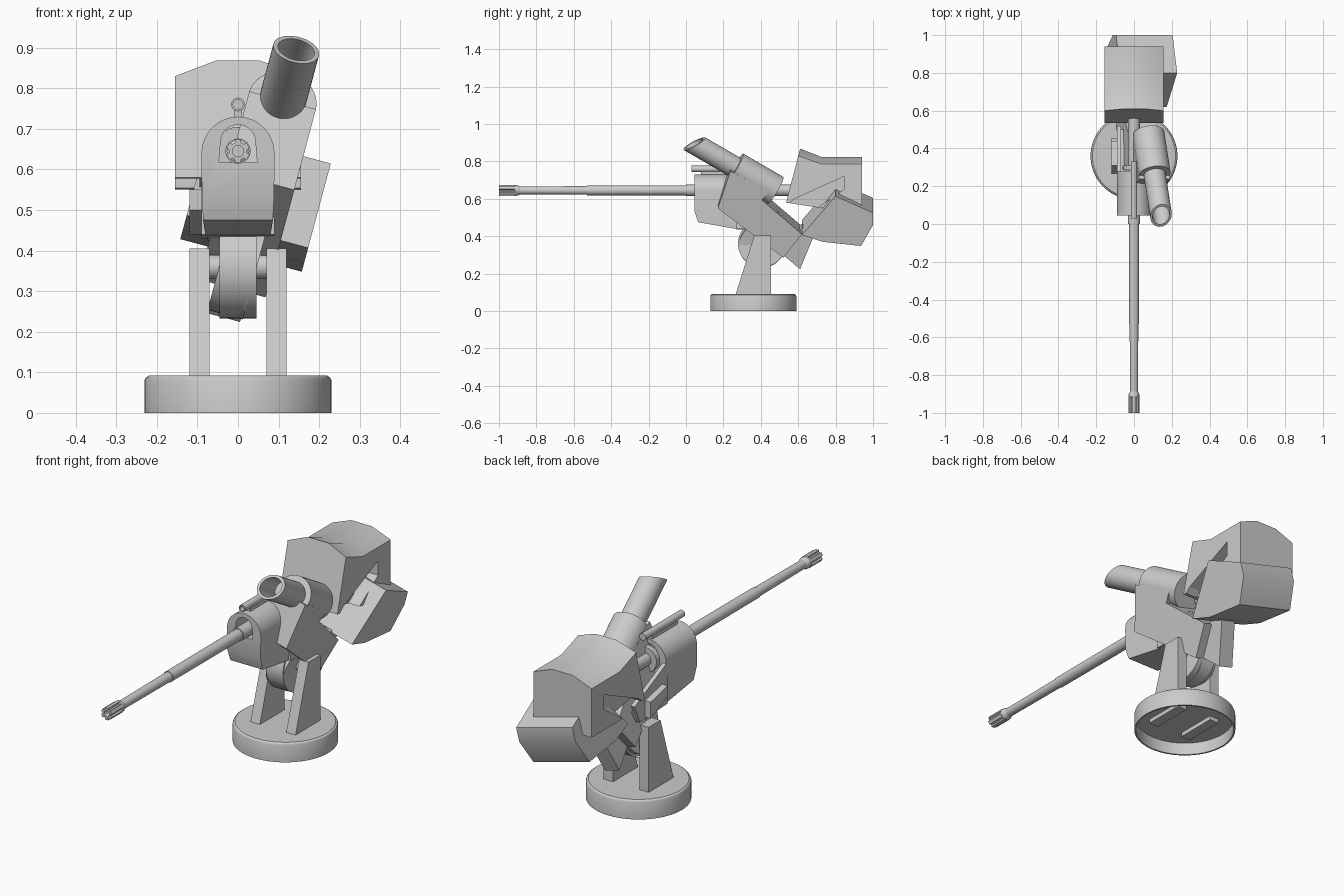
import bpy, bmesh, math
from mathutils import Matrix, Vector

if "Cube" in bpy.data.objects:
    bpy.data.objects.remove(bpy.data.objects["Cube"])

grey = bpy.data.materials.new("light_grey")
grey.diffuse_color = (0.6, 0.6, 0.6, 1)
grey.use_nodes = True
grey.node_tree.nodes["Principled BSDF"].inputs["Base Color"].default_value = grey.diffuse_color

# The optic assembly is rolled about the elevation axle
ROLL = Matrix.Translation((0, 0, 0.36)) @ Matrix.Rotation(math.radians(15), 4, 'Y')


def finish(name, bm, mat=None):
    bmesh.ops.recalc_face_normals(bm, faces=bm.faces)
    if mat:
        bm.transform(mat)
    me = bpy.data.meshes.new(name)
    bm.to_mesh(me)
    bm.free()
    me.materials.append(grey)
    ob = bpy.data.objects.new(name, me)
    bpy.context.collection.objects.link(ob)
    return ob


def loft(name, rings, mat=None):
    """Skin a list of equal-length point rings and cap both ends."""
    bm = bmesh.new()
    vs = [[bm.verts.new(p) for p in r] for r in rings]
    n = len(vs[0])
    for a, b in zip(vs, vs[1:]):
        for i in range(n):
            j = (i + 1) % n
            bm.faces.new((a[i], a[j], b[j], b[i]))
    bm.faces.new(vs[0])
    bm.faces.new(vs[-1])
    return finish(name, bm, mat)


def plate(name, x0, x1, yz, mat=None):
    """Extrude a side profile between two x positions."""
    return loft(name, [[(x, y, z) for y, z in yz] for x in (x0, x1)], mat)


def lathe(name, profile, mat, n=32, shear=0.0):
    """Turn (radius, height, shear flag) points around local z."""
    rings = []
    for p in profile:
        r, h = p[0], p[1]
        s = shear if len(p) > 2 else 0
        ring = []
        for i in range(n):
            a = 2 * math.pi * i / n
            ring.append((r * math.cos(a), r * math.sin(a), h + s * r * math.sin(a)))
        rings.append(ring)
    return loft(name, rings, mat)


def frame(origin, x, y, z):
    m = Matrix((x, y, z)).transposed().to_4x4()
    m.translation = origin
    return m


def along_y(x, z):
    return frame(Vector((x, 0, z)), Vector((1, 0, 0)), Vector((0, 0, -1)), Vector((0, 1, 0)))


def cut(ob, cutter):
    cutter.hide_render = True
    cutter.hide_viewport = True
    cutter.display_type = 'WIRE'
    m = ob.modifiers.new("cut", 'BOOLEAN')
    m.object = cutter
    m.operation = 'DIFFERENCE'
    m.solver = 'EXACT'


# Round base, hollow underneath
lathe("base", [(0.222, 0.06), (0.222, 0), (0.23, 0), (0.23, 0.08), (0.227, 0.087), (0.22, 0.092)],
      Matrix.Translation((0, 0.36, 0)), 64)

# Support posts and axle
for side, s in (("left", -1), ("right", 1)):
    plate(side + "_post", s * 0.07, s * 0.12,
          [(0.25, 0.04), (0.455, 0.04), (0.455, 0.405), (0.365, 0.405)])
across = Matrix.Translation((0, 0.405, 0.36)) @ Matrix.Rotation(math.pi / 2, 4, 'Y')
lathe("axle", [(0.03, -0.08), (0.03, 0.08)], across, 24)

# Elevation wheels: one level, one rolled with the optic
lathe("gun_wheel", [(0.127, -0.045), (0.127, 0.045)], across, 48)
lathe("optic_wheel", [(0.122, -0.045), (0.122, 0.045)],
      ROLL @ Matrix.Translation((0, 0.405, 0)) @ Matrix.Rotation(math.pi / 2, 4, 'Y'), 48)

# Arched gun housing with a front opening


def arch(y, bottom, half, centre, r, n=16):
    pts = [(-half, y, bottom), (half, y, bottom)]
    for i in range(n + 1):
        a = math.pi * i / n
        pts.append((r * math.cos(a), y, centre + r * math.sin(a)))
    return pts


housing = loft("gun_housing", [arch(0.045, 0.535, 0.089, 0.64, 0.09),
                               arch(0.065, 0.475, 0.086, 0.64, 0.09),
                               arch(0.28, 0.437, 0.08, 0.64, 0.09)])
cut(housing, loft("housing_opening", [arch(y, 0.617, 0.047, 0.667, 0.043) for y in (0, 0.35)]))

# Open cradle behind the housing
for side, s in (("left", -1), ("right", 1)):
    plate(side + "_cradle_wall", s * 0.07, s * 0.09,
          [(0.27, 0.44), (0.27, 0.64), (0.33, 0.61), (0.52, 0.52), (0.48, 0.43)])
plate("cradle_floor", -0.075, 0.075, [(0.27, 0.437), (0.27, 0.5), (0.5, 0.48), (0.48, 0.425)])
plate("left_cradle_box", -0.12, -0.085, [(0.31, 0.5), (0.31, 0.55), (0.44, 0.52), (0.44, 0.44)])

# Barrel, receiver and ring
bore = along_y(0, 0.645)
lathe("barrel", [(0.019, -0.92), (0.021, -0.9), (0.023, -0.53), (0.026, -0.53), (0.027, 0),
                 (0.031, 0), (0.031, 0.62)], bore)
lathe("receiver_ring", [(0.06, 0.285), (0.06, 0.31)], bore, 20)

# Slotted muzzle
lathe("muzzle_core", [(0.014, -0.93), (0.014, -1), (0.022, -1), (0.022, -0.91)], bore, 24)
lathe("muzzle_collar", [(0.02, -0.92), (0.028, -0.915), (0.028, -0.9), (0.02, -0.885)], bore, 24)
for i in range(6):
    rib = plate("muzzle_rib", -0.008, 0.008,
                [(-1, 0.015), (-1, 0.0285), (-0.91, 0.0285), (-0.91, 0.015)],
                Matrix.Translation((0, 0, 0.645)) @ Matrix.Rotation(i * math.pi / 3, 4, 'Y'))

# Thin tube above the housing and its bracket
lathe("top_tube", [(0.012, 0.06), (0.012, 0.03), (0.017, 0.03), (0.017, 0.33)], along_y(0, 0.76), 20)
plate("top_tube_bracket", -0.01, 0.01, [(0.08, 0.72), (0.08, 0.75), (0.27, 0.75), (0.27, 0.72)])

# Optic tube with slanted mouth, inside a round-topped shell
ang = math.radians(31)
axis = Vector((0, -math.cos(ang), math.sin(ang)))
up = Vector((0, math.sin(ang), math.cos(ang)))
optic = ROLL @ frame(Vector((0, 0.045, 0.554)), Vector((-1, 0, 0)), up, axis)
lathe("optic_tube", [(0.046, -0.16), (0.046, 0, 1), (0.058, 0, 1), (0.058, -0.33)], optic, 40, -0.6)
lathe("optic_shell", [(0.085, -0.505), (0.085, -0.255)], optic, 48)
plate("optic_body", -0.085, 0.085,
      [(0.237, 0.425), (0.17, 0.219), (0.52, -0.055), (0.62, 0.075), (0.406, 0.264), (0.445, 0.31)], ROLL)
plate("optic_tail", -0.04, 0.04, [(0.5, -0.035), (0.61, -0.13), (0.69, 0.07), (0.62, 0.1)], ROLL)

# Lower rear box
plate("lower_rear_box", -0.155, 0.155,
      [(0.62, 0.09), (0.80, 0.305), (1.0, 0.212), (1.0, 0.145), (0.936, 0.029), (0.73, 0.052)], ROLL)


# Upper rear box with a ridged roof and side grooves
def roof(yb, ys, yt, bottom, eave, ridge):
    return [(-0.155, yb, bottom), (0.155, yb, bottom), (0.155, ys, eave),
            (0.055, yt, ridge), (-0.055, yt, ridge), (-0.155, ys, eave)]


box = loft("upper_rear_box", [roof(0.535, 0.60, 0.61, 0.58, 0.83, 0.868),
                              roof(0.727, 0.727, 0.727, 0.55, 0.785, 0.823),
                              roof(0.94, 0.94, 0.94, 0.55, 0.785, 0.823)])
for side, s in (("left", -1), ("right", 1)):
    cut(box, plate(side + "_groove", s * 0.095, s * 0.2,
                   [(0.5, 0.53), (0.58, 0.6), (0.845, 0.72), (0.845, 0.65), (0.64, 0.51), (0.55, 0.48)]))

# Smooth round parts, keep edges sharp
for ob in bpy.context.scene.objects:
    ob.select_set(not ob.hide_render)
bpy.context.view_layer.objects.active = housing
bpy.ops.object.shade_smooth_by_angle(angle=math.radians(30))
